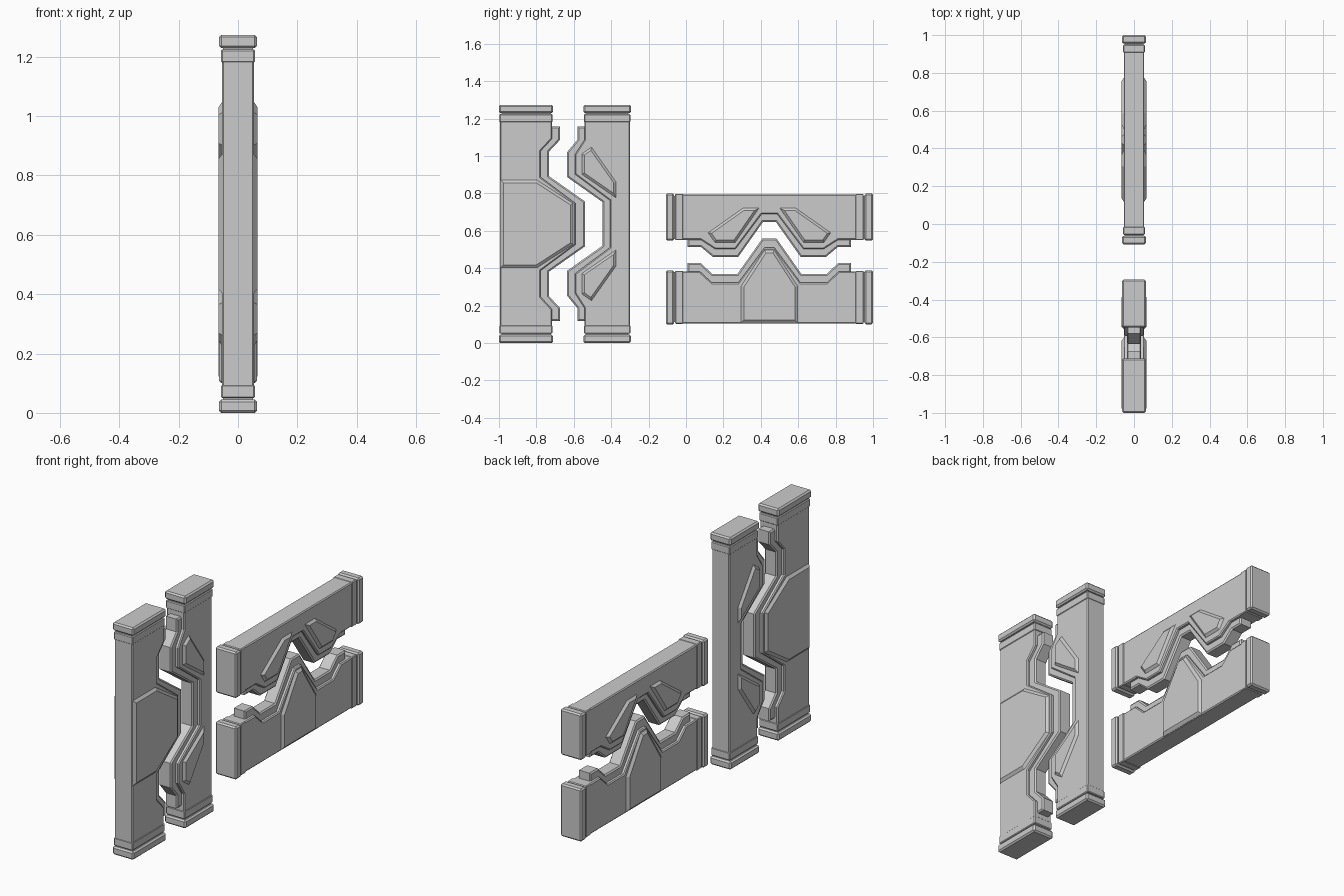
import bpy, bmesh

if "Cube" in bpy.data.objects:
    bpy.data.objects.remove(bpy.data.objects["Cube"])

# (origin y, origin z, length axis, direction across, shortening of the half length)
DOORS = {
    "tall_door_tongue": (-0.995, 0.637, "z", 1, 0.0, True),
    "tall_door_socket": (-0.300, 0.637, "z", -1, 0.0, False),
    "wide_door_tongue": (0.446, 0.105, "y", 1, 0.083, True),
    "wide_door_socket": (0.446, 0.795, "y", -1, 0.083, False),
}


def mirrored(half):
    """Complete a half profile (s from centre to end) about s = 0."""
    return [(-s, v) for s, v in reversed(half)] + list(half)


def plate(name, door, pts, half_x, inset, rise, bevel=0.0):
    """Symmetric slab from an (s, v) outline, both faces raised with a chamfer.
    s runs along the door from its middle, v from the outer edge inward."""
    oy, oz, axis, sign, short, _ = door
    bm = bmesh.new()
    verts = []
    for s, v in pts:
        s = s - short if s > 0 else s + short
        y, z = (oy + sign * v, oz + s) if axis == "z" else (oy + s, oz + sign * v)
        verts.append(bm.verts.new((-half_x, y, z)))
    face = bm.faces.new(verts)
    ext = bmesh.ops.extrude_face_region(bm, geom=[face])
    for v in ext["geom"]:
        if isinstance(v, bmesh.types.BMVert):
            v.co.x = half_x
    bmesh.ops.recalc_face_normals(bm, faces=bm.faces[:])
    if inset:
        sides = [f for f in bm.faces if abs(f.normal.x) > 0.9]
        bmesh.ops.inset_individual(bm, faces=sides, thickness=inset, depth=rise,
                                   use_even_offset=True)
    if bevel:
        bmesh.ops.bevel(bm, geom=bm.edges[:], offset=bevel, segments=1,
                        affect="EDGES", profile=0.5)
    me = bpy.data.meshes.new(name)
    bm.to_mesh(me)
    bm.free()
    ob = bpy.data.objects.new(name, me)
    bpy.context.collection.objects.link(ob)
    return ob


# meeting-edge profiles, from the middle outwards
BODY = {True: [(0.11, 0.405), (0.25, 0.218), (0.39, 0.218), (0.455, 0.278), (0.58, 0.278)],
        False: [(0.125, 0.106), (0.265, 0.293), (0.372, 0.293), (0.45, 0.243), (0.58, 0.243)]}
RIM = {True: [(0.12, 0.455), (0.255, 0.263), (0.387, 0.263), (0.45, 0.322), (0.52, 0.322)],
       False: [(0.117, 0.147), (0.25, 0.335), (0.385, 0.335), (0.45, 0.281), (0.52, 0.281)]}
CAP_DEPTH = {True: 0.284, False: 0.248}

for name, door in DOORS.items():
    tongue = door[5]
    cap = CAP_DEPTH[tongue]

    # main slab and the thinner stepped seal along its meeting edge
    plate(name + "_body", door, mirrored(BODY[tongue] + [(0.58, 0.0)]), 0.049, 0.006, 0.005)
    plate(name + "_seal", door, mirrored(RIM[tongue] + [(0.52, 0.06)]), 0.031, 0.008, 0.006)

    # end caps and the collars next to them
    for end, k in (("low", -1), ("high", 1)):
        plate(f"{name}_cap_{end}", door,
              [(k * 0.592, -0.005), (k * 0.637, -0.005), (k * 0.637, cap), (k * 0.592, cap)],
              0.064, 0, 0, bevel=0.008)
        plate(f"{name}_collar_{end}", door,
              [(k * 0.543, -0.002), (k * 0.587, -0.002),
               (k * 0.587, cap - 0.003), (k * 0.543, cap - 0.003)],
              0.057, 0, 0, bevel=0.004)
        plate(f"{name}_cap_core_{end}", door,
              [(k * 0.57, 0.008), (k * 0.61, 0.008), (k * 0.61, cap - 0.01), (k * 0.57, cap - 0.01)],
              0.05, 0, 0)

    # raised armour panels
    if tongue:
        plate(name + "_panel", door,
              mirrored([(0.11, 0.393), (0.235, 0.20), (0.235, 0.003)]), 0.053, 0.016, 0.013)
    else:
        for end, k in (("low", -1), ("high", 1)):
            pts = [(0.137, 0.073), (0.225, 0.073), (0.412, 0.205), (0.375, 0.258), (0.265, 0.258)]
            plate(f"{name}_panel_{end}", door, [(k * s, v) for s, v in pts], 0.053, 0.014, 0.013)
